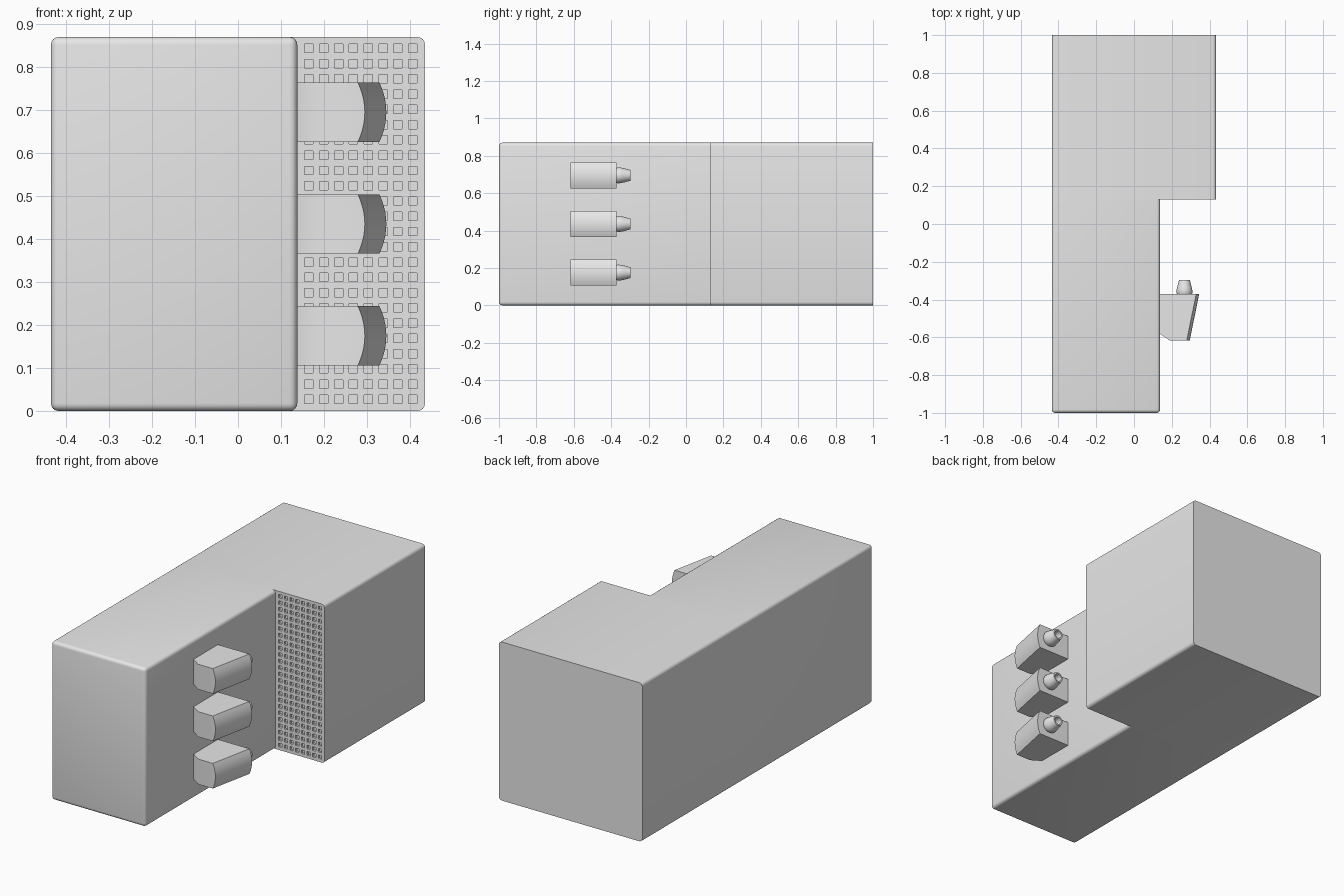
import bpy, bmesh, math
from mathutils import Matrix, Vector

cube = bpy.data.objects.get("Cube")
if cube:
    bpy.data.objects.remove(cube, do_unlink=True)

grey = bpy.data.materials.new("light_grey")
grey.use_nodes = True
COLOUR = (0.8, 0.8, 0.8, 1)
grey.diffuse_color = COLOUR
grey.node_tree.nodes["Principled BSDF"].inputs["Base Color"].default_value = COLOUR

HALF, HEIGHT, STEP_X, STEP_Y, ROUND = 0.435, 0.87, 0.138, 0.13, 0.018


def finish(name, bm):
    bmesh.ops.recalc_face_normals(bm, faces=bm.faces)
    mesh = bpy.data.meshes.new(name)
    bm.to_mesh(mesh)
    bm.free()
    mesh.materials.append(grey)
    obj = bpy.data.objects.new(name, mesh)
    bpy.context.collection.objects.link(obj)
    return obj


def smooth(obj):
    bpy.ops.object.select_all(action="DESELECT")
    obj.select_set(True)
    bpy.context.view_layer.objects.active = obj
    bpy.ops.object.shade_smooth_by_angle(angle=math.radians(35))


def add_box(bm, low, high):
    low, high = Vector(low), Vector(high)
    matrix = Matrix.Translation((low + high) / 2) @ Matrix.Diagonal((*(high - low), 1))
    bmesh.ops.create_cube(bm, size=1, matrix=matrix)


def rounded_block(name, low, high, keep_sharp):
    """Box whose edges are rounded, except those lying in the given y planes."""
    bm = bmesh.new()
    add_box(bm, low, high)
    edges = [e for e in bm.edges
             if not any(all(abs(v.co.y - y) < 1e-4 for v in e.verts) for y in keep_sharp)]
    bmesh.ops.bevel(bm, geom=edges, offset=ROUND, segments=4, profile=0.5, affect="EDGES")
    return bm


# Main body: narrow front block, open where it meets the wide rear block
bm = rounded_block("front_block", (-HALF, -1, 0), (STEP_X, STEP_Y, HEIGHT), [STEP_Y])
inner = [f for f in bm.faces if all(abs(v.co.y - STEP_Y) < 1e-4 for v in f.verts)]
bmesh.ops.delete(bm, geom=inner, context="FACES")
smooth(finish("front_block", bm))

bm = rounded_block("rear_block", (-HALF, STEP_Y, 0), (HALF, 1, HEIGHT), [STEP_Y, 1])
rear = finish("rear_block", bm)

# Grid of small square sockets sunk into the step face
bm = bmesh.new()
for col in range(8):
    for row in range(24):
        x, z = 0.165 + col * 0.0345, 0.027 + row * 0.0355
        r = 0.0098
        add_box(bm, (x - r, STEP_Y - 0.02, z - r), (x + r, STEP_Y + 0.012, z + r))
cutter = finish("socket_cutter", bm)
cutter.hide_render = True
cutter.hide_set(True)
sockets = rear.modifiers.new("sockets", "BOOLEAN")
sockets.operation = "DIFFERENCE"
sockets.solver = "EXACT"
sockets.object = cutter
smooth(rear)

LAMP_FRONT, LAMP_BACK, LAMP_HALF, BULGE = -0.617, -0.371, 0.069, 0.016


def side_housing(name, z):
    """Wedge-shaped housing with a chamfered root and a bowed outer face."""
    bm = bmesh.new()
    layers = []
    steps = 10
    for i in range(steps + 1):
        t = -1 + 2 * i / steps
        bow = BULGE * (1 - t * t)
        outline = [(STEP_X - 0.005, LAMP_BACK), (STEP_X - 0.005, -0.578), (0.19, LAMP_FRONT),
                   (0.279 + bow, LAMP_FRONT), (0.329 + bow, LAMP_BACK)]
        layers.append([bm.verts.new((x, y, z + t * LAMP_HALF)) for x, y in outline])
    for a, b in zip(layers, layers[1:]):
        for k in range(len(a)):
            n = (k + 1) % len(a)
            bm.faces.new((a[k], a[n], b[n], b[k]))
    bm.faces.new(layers[0])
    bm.faces.new(layers[-1])
    smooth(finish(name, bm))


def connector(name, z):
    """Hollow tapered spout turned about the y axis."""
    profile = [(0.037, -0.375), (0.043, -0.364), (0.041, -0.345), (0.037, -0.328),
               (0.029, -0.297), (0.021, -0.297), (0.021, -0.34), (0, -0.34)]
    bm = bmesh.new()
    verts = [bm.verts.new((0.267 + r, y, z)) for r, y in profile]
    edges = [bm.edges.new(pair) for pair in zip(verts, verts[1:])]
    bmesh.ops.spin(bm, geom=verts + edges, cent=(0.267, 0, z), axis=(0, 1, 0),
                   angle=math.tau, steps=24)
    bmesh.ops.remove_doubles(bm, verts=bm.verts, dist=1e-4)
    smooth(finish(name, bm))


# Three identical housings stacked on the side wall
for label, z in (("lower", 0.175), ("middle", 0.435), ("upper", 0.695)):
    side_housing(label + "_housing", z)
    connector(label + "_connector", z)
